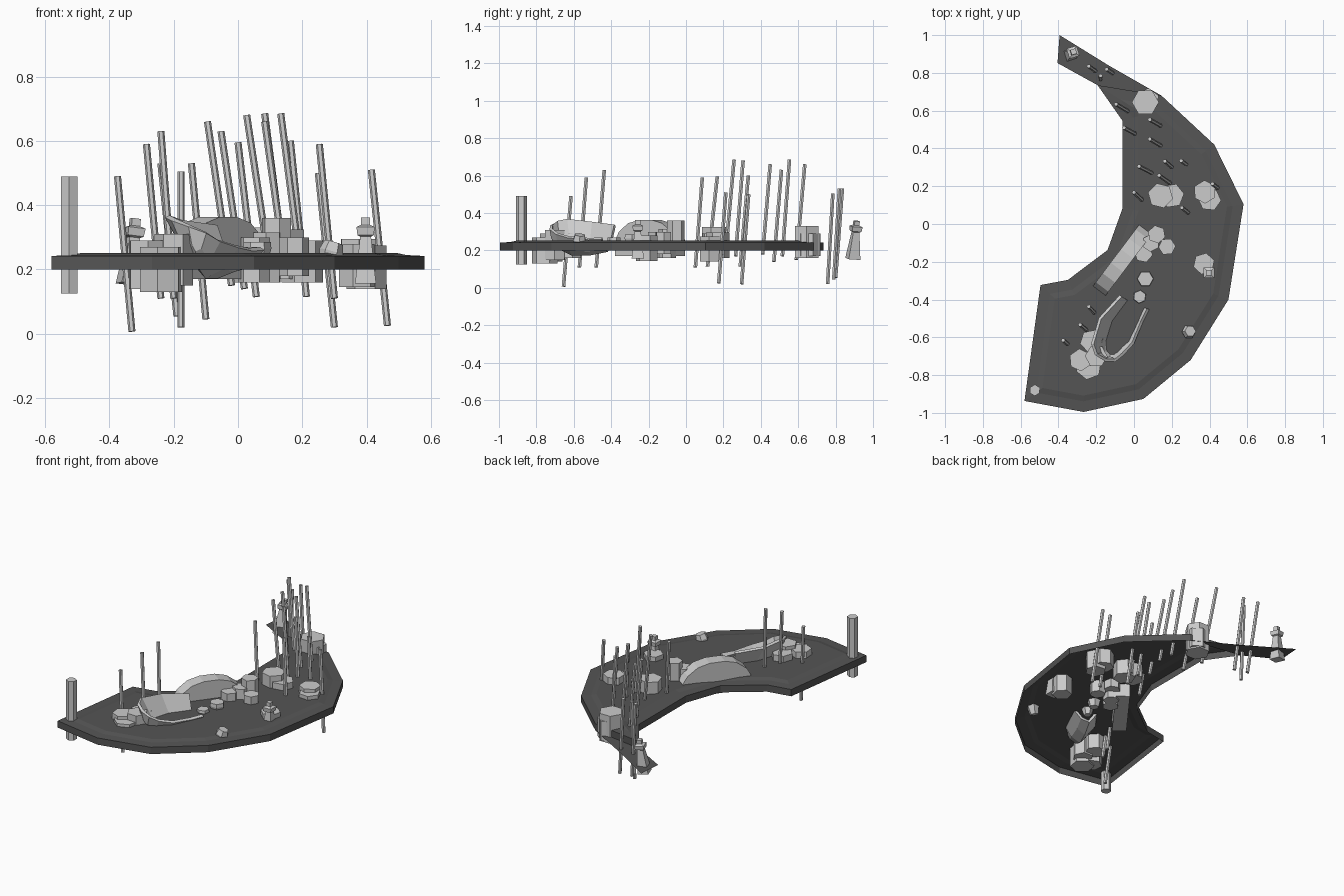
import bpy, bmesh, math
from mathutils import Vector

if "Cube" in bpy.data.objects:
    bpy.data.objects.remove(bpy.data.objects["Cube"])

dark = bpy.data.materials.new("dark_ground")
dark.diffuse_color = (0.09, 0.09, 0.09, 1)
dark.use_nodes = True
dark.node_tree.nodes["Principled BSDF"].inputs["Base Color"].default_value = dark.diffuse_color


def finish(bm, name, mat=None):
    me = bpy.data.meshes.new(name)
    bm.to_mesh(me)
    bm.free()
    ob = bpy.data.objects.new(name, me)
    bpy.context.collection.objects.link(ob)
    if mat:
        me.materials.append(mat)
    return ob


def prism(name, sections, sides, start=0.0, base=(0, 0, 0), axis=(0, 0, 1)):
    """Loft of (distance, radius) rings along an axis, closed at both ends."""
    bm = bmesh.new()
    q = Vector((0, 0, 1)).rotation_difference(Vector(axis).normalized())
    rings = []
    for d, r in sections:
        rings.append([bm.verts.new(Vector(base) + q @ Vector((
            r * math.cos(start + k * math.tau / sides),
            r * math.sin(start + k * math.tau / sides), d))) for k in range(sides)])
    for a, b in zip(rings, rings[1:]):
        for k in range(sides):
            n = (k + 1) % sides
            bm.faces.new((a[k], a[n], b[n], b[k]))
    bm.faces.new(rings[0][::-1])
    bm.faces.new(rings[-1])
    return finish(bm, name)


# Crescent island: open-bottomed slab with a stepped shore
outline = [(-.193, .735), (-.06, .545), (-.06, .085), (-.14, -.138), (-.35, -.296),
           (-.495, -.323), (-.58, -.937), (-.267, -.995), (.05, -.926), (.30, -.72),
           (.50, -.40), (.58, .105), (.425, .42), (.145, .68)]
bm = bmesh.new()
top = [bm.verts.new((x, y, .242)) for x, y in outline]
low = [bm.verts.new((x, y, .20)) for x, y in outline]
for i in range(len(top)):
    j = (i + 1) % len(top)
    bm.faces.new((low[i], low[j], top[j], top[i]))
cap = bm.faces.new(top)
bm.normal_update()
for width, rise in ((.055, .003), (.03, .007)):
    bmesh.ops.inset_region(bm, faces=[cap], thickness=width, depth=rise,
                           use_even_offset=True, use_boundary=True)
# Flat tail at the waterline
tail = [bm.verts.new((x, y, .20)) for x, y in ((-.135, .84), (-.394, 1.0), (-.405, .852))]
bm.faces.new([low[-1]] + tail + [low[0]])
finish(bm, "island", dark)

# Corner column
prism("column", [(.125, .03), (.49, .03)], 6, .5, (-.525, -.88, 0))

# Leaning poles: top point, bottom point
poles = [
    ((-.375, -.615, .49), (-.33, -.655, .007)), ((-.285, -.533, .59), (-.24, -.57, .11)),
    ((-.24, -.437, .63), (-.20, -.48, .11)), ((-.24, .836, .53), (-.19, .80, .055)),
    ((-.177, .785, .505), (-.178, .757, .02)), ((-.145, .82, .53), (-.10, .79, .045)),
    ((-.095, .635, .66), (-.02, .59, .15)), ((-.053, .51, .63), (.02, .47, .14)),
    ((0, .167, .595), (.057, .115, .115)), ((.027, .305, .68), (.105, .265, .17)),
    ((.083, .553, .685), (.15, .515, .17)), ((.083, .45, .66), (.15, .41, .18)),
    ((.133, .257, .685), (.20, .21, .17)), ((.163, .333, .60), (.213, .29, .115)),
    ((.25, .335, .50), (.30, .297, .02)), ((.253, .087, .59), (.30, .05, .11)),
    ((.415, .213, .51), (.465, .175, .025))]
for hi, lo in poles:
    d = Vector(hi) - Vector(lo)
    prism("pole", [(0, .011), (d.length, .011)], 6, 0, lo, d)

# Hexagonal rocks: x, y, radius, bottom, top
rocks = [
    (.06, .645, .072, .16, .33), (.07, .655, .065, .17, .29),
    (.14, .15, .068, .17, .325), (.20, .15, .066, .16, .29),
    (.375, .17, .062, .16, .295), (.40, .13, .062, .14, .275),
    (.37, -.21, .058, .145, .28),
    (.12, -.055, .048, .20, .36), (.175, -.12, .046, .18, .30),
    (.09, -.10, .047, .16, .315), (.05, -.155, .05, .16, .30),
    (-.225, -.62, .062, .16, .29), (-.285, -.72, .06, .14, .29),
    (-.20, -.70, .06, .15, .31), (-.24, -.755, .07, .13, .27)]
for i, (x, y, r, lo, hi) in enumerate(rocks):
    prism("rock", [(lo, r), (hi, r)], 6, i * .4, (x, y, 0))

# Small pots
prism("pot", [(.21, .028), (.265, .044), (.285, .042)], 6, 0, (.06, -.29, 0))
prism("pot", [(.21, .022), (.255, .036), (.27, .034)], 6, .4, (.03, -.385, 0))

# Stone lanterns: upright, toppling and buried
lantern = [(0, .046), (.145, .024), (.15, .036), (.175, .040), (.182, .02), (.205, .02)]
prism("lantern", lantern, 4, math.pi / 4, (.397, -.258, .157))
prism("lantern", lantern, 4, math.pi / 4 + .3, (-.34, .892, .155), (.10, .10, 1))
prism("buried_lantern", [(-.05, .025), (0, .038), (.03, .03)], 6, 0,
      (.29, -.57, .255), (.3, .1, 1))

# Half-buried arched slab
a, b = Vector((.06, -.03, 0)), Vector((-.185, -.355, 0))
along = (b - a).normalized()
across = Vector((-along.y, along.x, 0)) * .042
arch = [(0, .17), (0, .255), (.03, .30), (.09, .345), (.16, .363), (.25, .363),
        (.32, .345), (.38, .30), (.405, .255), (.405, .17)]
bm = bmesh.new()
sides = [[bm.verts.new(a + along * t + Vector((0, 0, z)) + across * s) for t, z in arch]
         for s in (-1, 1)]
for i in range(len(arch)):
    j = (i + 1) % len(arch)
    bm.faces.new((sides[0][i], sides[0][j], sides[1][j], sides[1][i]))
bm.faces.new(sides[0])
bm.faces.new(sides[1][::-1])
bmesh.ops.recalc_face_normals(bm, faces=bm.faces[:])
finish(bm, "arched_slab")

# Listing boat hull: left gunwale, keel, right gunwale per station
stations = [
    ((-.07, -.38, .335), (-.01, -.42, .20), (.075, -.45, .265)),
    ((-.18, -.50, .35), (-.06, -.52, .18), (.04, -.52, .262)),
    ((-.22, -.635, .365), (-.10, -.61, .18), (-.005, -.63, .272)),
    ((-.20, -.69, .355), (-.12, -.67, .21), (-.06, -.69, .29)),
    ((-.15, -.72, .335), (-.13, -.705, .26), (-.10, -.722, .315))]
bm = bmesh.new()
rows = []
for l, k, r in stations:
    l, k, r = Vector(l), Vector(k), Vector(r)
    down = Vector((0, 0, -.02))
    rows.append([bm.verts.new(p) for p in
                 (l, (l + k) / 2 + down, k, (r + k) / 2 + down, r)])
for p, q in zip(rows, rows[1:]):
    for i in range(4):
        bm.faces.new((p[i], p[i + 1], q[i + 1], q[i]))
bm.faces.new(rows[-1])
bmesh.ops.recalc_face_normals(bm, faces=bm.faces[:])
hull = finish(bm, "boat_hull")
shell = hull.modifiers.new("thickness", "SOLIDIFY")
shell.thickness = .016
shell.offset = 0
